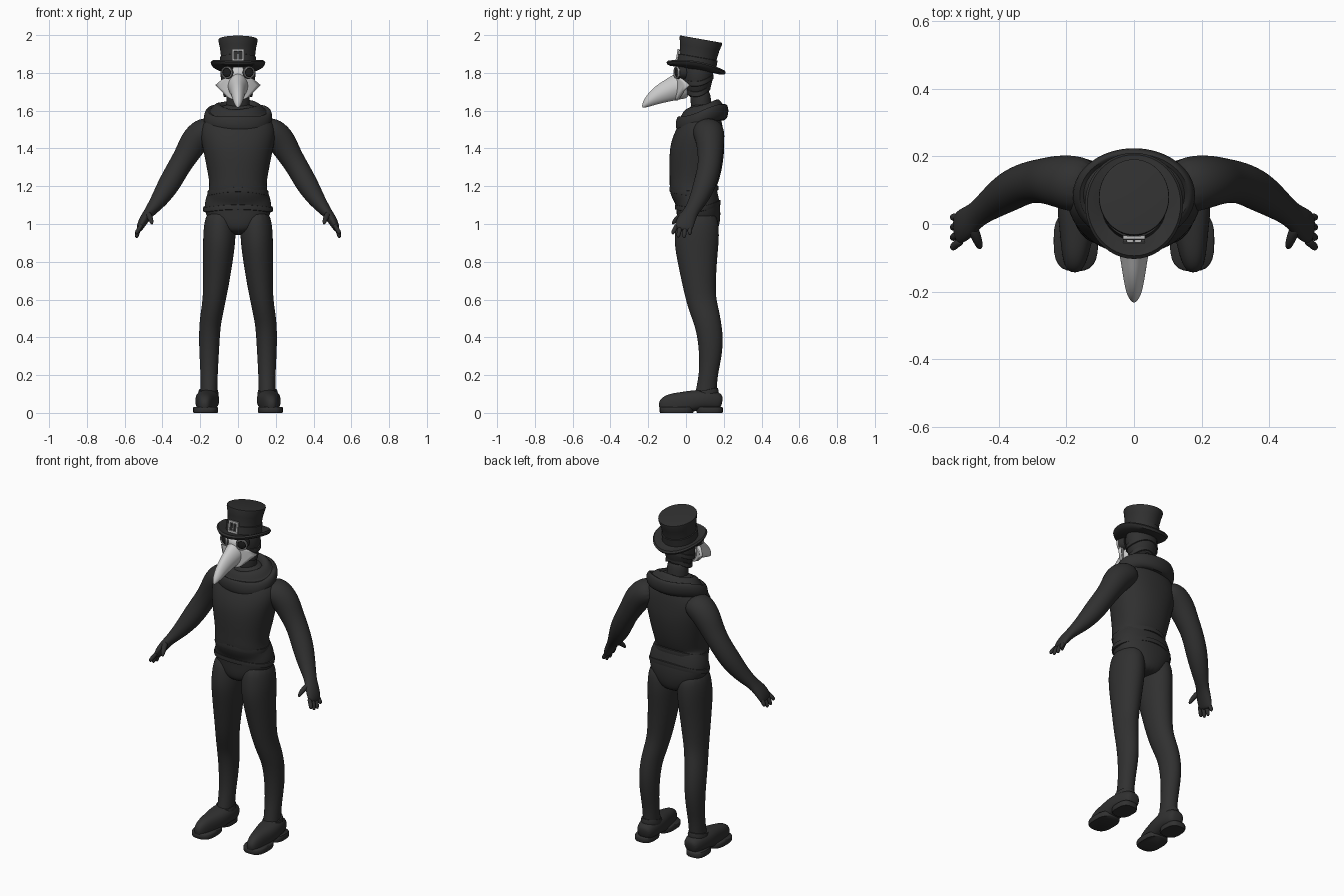
import bpy, bmesh, math
from mathutils import Vector, Matrix

if "Cube" in bpy.data.objects:
    bpy.data.objects.remove(bpy.data.objects["Cube"])


def material(name, value, rough=0.8):
    m = bpy.data.materials.new(name)
    m.use_nodes = True
    col = (value, value, value, 1)
    m.diffuse_color = col
    bsdf = m.node_tree.nodes["Principled BSDF"]
    bsdf.inputs["Base Color"].default_value = col
    bsdf.inputs["Roughness"].default_value = rough
    return m


CLOTH = material("charcoal cloth", 0.03)
BONE = material("pale mask", 0.6)
METAL = material("silver metal", 0.42)
GLASS = material("black lens", 0.012)


def finish(name, bm, mat, subdiv=0, angle=40):
    bmesh.ops.recalc_face_normals(bm, faces=bm.faces)
    me = bpy.data.meshes.new(name)
    bm.to_mesh(me)
    bm.free()
    ob = bpy.data.objects.new(name, me)
    bpy.context.collection.objects.link(ob)
    me.materials.append(mat)
    bpy.ops.object.select_all(action="DESELECT")
    ob.select_set(True)
    bpy.context.view_layer.objects.active = ob
    bpy.ops.object.shade_smooth_by_angle(angle=math.radians(angle))
    if subdiv:
        mod = ob.modifiers.new("smooth", "SUBSURF")
        mod.levels = mod.render_levels = subdiv
    return ob


def bridge(bm, a, b):
    n = len(a)
    for i in range(n):
        bm.faces.new((a[i], a[(i + 1) % n], b[(i + 1) % n], b[i]))


def tube(name, stations, mat=CLOTH, ref=(0, 1, 0), sides=16, power=2, subdiv=2, flip=1):
    """Loft of oval rings (x, y, z, half width, half depth) along a path."""
    bm = bmesh.new()
    pts = [Vector(s[:3]) for s in stations]
    rings = []
    for i, s in enumerate(stations):
        t = (pts[min(i + 1, len(pts) - 1)] - pts[max(i - 1, 0)]).normalized()
        u = Vector(ref).cross(t).normalized()
        v = t.cross(u)
        ring = []
        for k in range(sides):
            a = math.tau * k / sides
            c, d = (math.copysign(abs(f) ** (2 / power), f) for f in (math.cos(a), math.sin(a)))
            p = pts[i] + u * (s[3] * c) + v * (s[4] * d)
            ring.append(bm.verts.new((p.x * flip, p.y, max(p.z, 0))))
        rings.append(ring)
    for a, b in zip(rings, rings[1:]):
        bridge(bm, a, b)
    bm.faces.new(rings[0])
    bm.faces.new(rings[-1])
    return finish(name, bm, mat, subdiv, 60)


def lathe(name, profile, shape, mat=CLOTH, sides=48, closed=False, subdiv=0, angle=40):
    """Revolve (radius, height) points; shape(r, h, angle) places each one."""
    bm = bmesh.new()
    rings = [[bm.verts.new(shape(r, h, math.tau * k / sides)) for k in range(sides)] for r, h in profile]
    for a, b in zip(rings, rings[1:]):
        bridge(bm, a, b)
    if closed:
        bridge(bm, rings[-1], rings[0])
    else:
        bm.faces.new(rings[0])
        bm.faces.new(rings[-1])
    return finish(name, bm, mat, subdiv, angle)


# Torso, from crotch up to neck
tube("torso", [(0, y, z, w, d) for z, y, w, d in [
    (.94, .06, .06, .085), (.98, .063, .13, .112), (1.05, .068, .176, .118),
    (1.11, .063, .18, .116), (1.155, .05, .164, .118), (1.18, .036, .155, .126),
    (1.22, .04, .152, .128), (1.29, .05, .165, .14), (1.40, .058, .187, .148),
    (1.48, .075, .205, .13), (1.55, .09, .185, .105), (1.60, .09, .11, .08),
    (1.64, .09, .07, .06)]], sides=24, power=2.2)


# Sagging belt and tunic hem
def band(y0, z0, w, d, sag):
    def place(r, h, a):
        c, s = math.cos(a), math.sin(a)
        return (w * r * c, y0 + d * r * s, z0 + h + sag * s - .012 * math.cos(2 * a))
    return place


strip = [(.96, -.014), (1.02, -.012), (1.03, 0), (1.02, .012), (.96, .014)]
lathe("belt", strip, band(.062, 1.09, .18, .118, .012), closed=True)
lathe("tunic_hem", strip, band(.042, 1.175, .157, .126, .004), closed=True)


# Draped cowl around the shoulders
def drape(r, h, a):
    x, y = .182 * r * math.cos(a), .14 * r * math.sin(a)
    fold = .007 * math.sin(3 * a + 7 * r) * r
    return (x, .085 + y, 1.575 + h + .3 * y + fold)


lathe("cowl", [(.42, -.02), (.42, .03), (.52, .06), (.66, .058), (.78, .03), (.82, .018), (.88, .03),
               (.96, .022), (1.01, -.008), (.98, -.04), (.88, -.062), (.6, -.05)],
      drape, closed=True, subdiv=1, angle=70)

# Neck folds and head
tube("neck", [(0, .085, 1.58, .065, .06), (0, .08, 1.64, .062, .055), (0, .072, 1.72, .064, .055)])
tube("head", [(0, .06, 1.665, .035, .035), (0, .06, 1.69, .068, .06), (0, .062, 1.74, .088, .076),
              (0, .064, 1.79, .097, .083), (0, .062, 1.84, .09, .08), (0, .06, 1.87, .06, .06)])
for i, z in enumerate((1.70, 1.755)):
    lathe(f"head_strap_{i + 1}", strip, band(.066, z, .076 + .015 * i, .062 + .015 * i, .012), closed=True)

# Mask: curved face plate, then beak
bm = bmesh.new()
rows = []
for z, w in [(1.832, .024), (1.79, .032), (1.765, .08), (1.735, .115), (1.705, .085), (1.67, .05), (1.655, .02)]:
    xs = [w * (k / 5 - 1) for k in range(11)]
    rows.append([bm.verts.new((x, -.05 + 5 * x * x, z)) for x in xs])
for a, b in zip(rows, rows[1:]):
    for k in range(10):
        bm.faces.new((a[k], a[k + 1], b[k + 1], b[k]))
plate = finish("mask_plate", bm, BONE, 0, 60)
thick = plate.modifiers.new("thickness", "SOLIDIFY")
thick.thickness, thick.offset = .016, 0
tube("beak", [(0, y, z, w, h) for y, z, w, h in [
    (.01, 1.74, .075, .06), (-.04, 1.729, .072, .056), (-.08, 1.711, .062, .045),
    (-.125, 1.693, .054, .038), (-.168, 1.67, .042, .031), (-.205, 1.643, .026, .023),
    (-.224, 1.624, .012, .011), (-.23, 1.617, .003, .004)]], BONE, ref=(1, 0, 0), power=1.8).data.transform(Matrix())

# Hat, built upright and tipped backwards
TIP = Matrix.Translation((0, .053, 1.825)) @ Matrix.Rotation(math.radians(-10), 4, "X")


def hat_shape(r, h, a):
    x, y = r * math.cos(a), r * 1.1 * math.sin(a)
    curl = 1.2 * x * x if r > .1 and h < .05 else 0
    return TIP @ Vector((x, y, h + curl))


lathe("top_hat", [(.08, -.008), (.12, -.012), (.138, -.008), (.145, .004), (.138, .014), (.11, .01), (.093, .014),
                  (.09, .03), (.091, .07), (.096, .11), (.104, .148), (.103, .155), (.098, .156)], hat_shape)
lathe("hat_band", [(.09, .014), (.096, .016), (.096, .058), (.09, .06)], hat_shape, closed=True)


# Boxes for the buckle frame and its prong
def box(name, centre, size, mat):
    bm = bmesh.new()
    bmesh.ops.create_cube(bm, size=1, matrix=TIP @ Matrix.Translation(centre) @ Matrix.Diagonal((*size, 1)))
    return finish(name, bm, mat)


FRONT = -.108
for s, side in ((1, "left"), (-1, "right")):
    box(f"buckle_{side}_bar", (s * .026, FRONT, .05), (.012, .01, .066), METAL)
for z, side in ((.022, "lower"), (.078, "upper")):
    box(f"buckle_{side}_bar", (0, FRONT - .001, z), (.064, .01, .012), METAL)
box("buckle_prong", (0, FRONT, .05), (.007, .008, .05), METAL)

# Paired parts
for s, side in ((1, "left"), (-1, "right")):
    # Goggles
    turn = Matrix.Translation((s * .056, -.042, 1.802)) @ Matrix.Rotation(s * .4, 4, "Z") \
        @ Matrix.Rotation(math.pi / 2, 4, "X")

    def eye(r, h, a, turn=turn):
        return turn @ Vector((r * math.cos(a), r * math.sin(a), h))

    lathe(f"{side}_goggle_cup", [(.036, -.035), (.034, .004), (.025, .006)], eye, CLOTH, 24)
    lathe(f"{side}_goggle_rim", [(.025, .004), (.026, .014), (.031, .014), (.032, .004)], eye, METAL, 24, True)
    lathe(f"{side}_lens", [(.0255, .005), (.022, .01), (.01, .013)], eye, GLASS, 24)

    # Arm with palm
    tube(f"{side}_arm", [
        (.12, .105, 1.505, .065, .08), (.185, .122, 1.487, .082, .086), (.235, .128, 1.435, .078, .076),
        (.27, .128, 1.37, .066, .067), (.315, .124, 1.30, .06, .062), (.365, .1, 1.21, .061, .062),
        (.415, .066, 1.13, .047, .05), (.455, .036, 1.08, .034, .04), (.475, .02, 1.055, .028, .042),
        (.5, .0, 1.02, .026, .05), (.518, -.012, .985, .02, .05), (.524, -.016, .965, .012, .042)], flip=s)
    # Fingers and thumb
    for i, (y, tip, z) in enumerate([(-.05, -.07, .945), (-.027, -.041, .928), (-.002, -.01, .925), (.02, .02, .942)]):
        tube(f"{side}_finger_{i + 1}", [
            (.508, y, 1.0, .012, .012), (.528, (y + tip) / 2, .967, .013, .013),
            (.536, tip, z + .012, .012, .012), (.537, tip, z, .006, .006)], sides=8, flip=s)
    tube(f"{side}_thumb", [(.482, 0, 1.06, .018, .018), (.468, -.035, 1.04, .017, .017),
                           (.458, -.062, 1.015, .013, .013), (.455, -.072, .998, .006, .006)], sides=8, flip=s)

    # Leg
    tube(f"{side}_leg", [
        (.095, .065, 1.08, .07, .1), (.097, .06, .98, .088, .118), (.1, .055, .9, .087, .121),
        (.107, .06, .8, .08, .106), (.117, .07, .68, .07, .09), (.126, .08, .6, .062, .081),
        (.138, .1, .53, .06, .077), (.148, .117, .47, .058, .072), (.152, .13, .39, .056, .069),
        (.153, .13, .3, .052, .061), (.153, .118, .2, .046, .049), (.154, .105, .1, .045, .058),
        (.155, .1, .06, .045, .058)], flip=s)

    # Shoe upper, sole and ankle cuff
    tube(f"{side}_shoe", [(.165 + (.04 - y) * .07, y, z, w, h) for y, z, w, h in [
        (.192, .055, .03, .035), (.17, .06, .05, .05), (.12, .07, .056, .062), (.05, .066, .056, .066),
        (-.02, .05, .062, .052), (-.085, .04, .062, .042), (-.125, .034, .046, .03), (-.142, .03, .02, .014)]],
        ref=(1, 0, 0), power=2.4, flip=s)
    for part, y, d, w in (("sole", -.05, .09, .066), ("heel", .125, .07, .056)):
        tube(f"{side}_{part}", [(.172, y, z, w * k, d * k) for z, k in ((0, .96), (.006, 1), (.026, 1), (.032, .95))],
             sides=24, power=2.8, subdiv=0, flip=s)

    def cuff(r, h, a, s=s):
        return (s * .157 + .05 * r * math.cos(a), .105 + .063 * r * math.sin(a), .105 + h + .012 * math.sin(a))

    lathe(f"{side}_ankle_cuff", [(.85, -.018), (1.05, -.016), (1.08, 0), (1.0, .016), (.85, .016)], cuff,
          sides=24, closed=True, angle=60)
